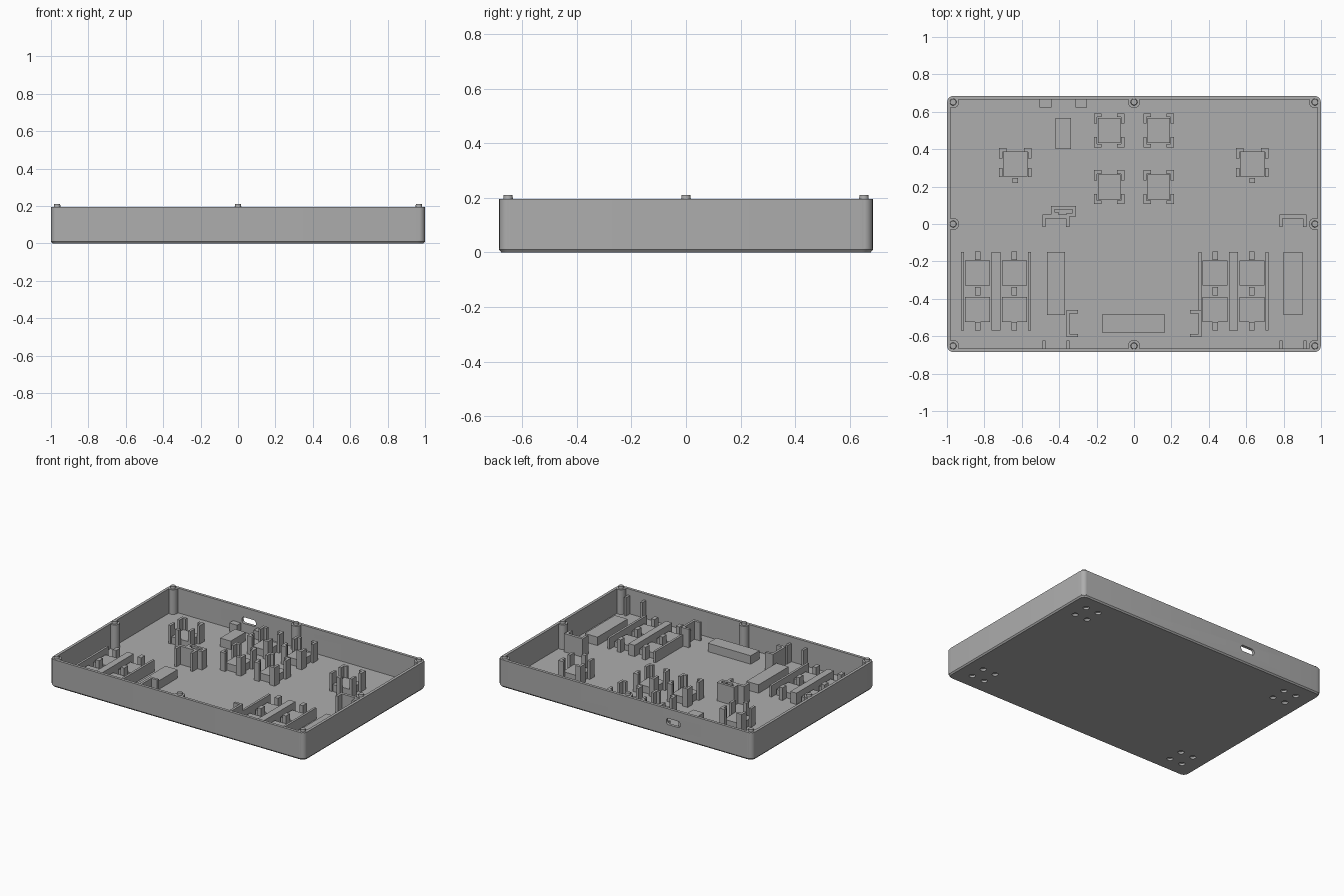
import bpy, bmesh, math
from mathutils import Matrix, Vector

cube = bpy.data.objects.get("Cube")
if cube:
    bpy.data.objects.remove(cube, do_unlink=True)

grey = bpy.data.materials.new("plain grey")
grey.use_nodes = True
colour = (0.42, 0.42, 0.42, 1)
grey.diffuse_color = colour
grey.node_tree.nodes["Principled BSDF"].inputs["Base Color"].default_value = colour

FLOOR, RIM, TALL, LOW = 0.02, 0.195, 0.15, 0.08
HX, HY, WALL = 1.0, 0.685, 0.02


def finish(name, bm, smooth=False):
    bmesh.ops.recalc_face_normals(bm, faces=bm.faces)
    mesh = bpy.data.meshes.new(name)
    bm.to_mesh(mesh)
    bm.free()
    mesh.materials.append(grey)
    ob = bpy.data.objects.new(name, mesh)
    bpy.context.collection.objects.link(ob)
    if smooth:
        bpy.ops.object.select_all(action='DESELECT')
        ob.select_set(True)
        bpy.context.view_layer.objects.active = ob
        bpy.ops.object.shade_smooth_by_angle(angle=math.radians(30))
    return ob


def boxes(name, spans, top, base=FLOOR - 0.005):
    """One object from several (x0, x1, y0, y1) footprints."""
    bm = bmesh.new()
    for x0, x1, y0, y1 in spans:
        m = Matrix.Translation(((x0 + x1) / 2, (y0 + y1) / 2, (base + top) / 2))
        m = m @ Matrix.Diagonal((abs(x1 - x0), abs(y1 - y0), top - base, 1))
        bmesh.ops.create_cube(bm, size=1, matrix=m)
    return finish(name, bm)


def cylinders(name, centres, radius, z0, z1, tip=None):
    bm = bmesh.new()
    for x, y in centres:
        bmesh.ops.create_cone(bm, cap_ends=True, segments=24, radius1=radius,
                              radius2=tip or radius, depth=z1 - z0,
                              matrix=Matrix.Translation((x, y, (z0 + z1) / 2)))
    return finish(name, bm, True)


def rounded(hx, hy, r, steps=6):
    pts = []
    for k, (sx, sy) in enumerate([(1, 1), (-1, 1), (-1, -1), (1, -1)]):
        for i in range(steps + 1):
            a = math.pi / 2 * (k + i / steps)
            pts.append((sx * (hx - r) + r * math.cos(a), sy * (hy - r) + r * math.sin(a)))
    return pts


def cut(target, cutter):
    mod = target.modifiers.new("cut", 'BOOLEAN')
    mod.operation, mod.solver, mod.object = 'DIFFERENCE', 'EXACT', cutter
    bpy.ops.object.select_all(action='DESELECT')
    target.select_set(True)
    bpy.context.view_layer.objects.active = target
    bpy.ops.object.modifier_apply(modifier=mod.name)
    bpy.data.objects.remove(cutter, do_unlink=True)


# Tray shell: rounded rings from the chamfered base over the rim to the floor
bm = bmesh.new()
loops = []
for inset, z in [(0.008, 0), (0, 0.01), (0, RIM), (WALL, RIM), (WALL, FLOOR)]:
    ring = rounded(HX - inset, HY - inset, 0.042 - inset)
    loops.append([bm.verts.new((x, y, z)) for x, y in ring])
for a, b in zip(loops, loops[1:]):
    for i in range(len(a)):
        j = (i + 1) % len(a)
        bm.faces.new((a[i], a[j], b[j], b[i]))
bm.faces.new(loops[0])
bm.faces.new(loops[-1])
tray = finish("tray_shell", bm)

# Port slot in the back wall
bm = bmesh.new()
slot = [bm.verts.new((-0.38 + x, HY - 0.05, 0.105 + z)) for x, z in rounded(0.055, 0.022, 0.018)]
face = bm.faces.new(slot)
ext = bmesh.ops.extrude_face_region(bm, geom=[face])
bmesh.ops.translate(bm, vec=Vector((0, 0.1, 0)),
                    verts=[v for v in ext["geom"] if isinstance(v, bmesh.types.BMVert)])
cut(tray, finish("slot_cutter", bm))

# Clusters of four blind holes under each corner
holes = [(sx * 0.83 + dx, sy * 0.515 + dy) for sx in (-1, 1) for sy in (-1, 1)
         for dx in (-0.05, 0.05) for dy in (-0.055, 0.055)]
cut(tray, cylinders("hole_cutter", holes, 0.02, -0.02, 0.015))
tray.select_set(True)
bpy.ops.object.shade_smooth_by_angle(angle=math.radians(30))

# Screw bosses with locating pins around the rim
spots = [(x * 0.967, y * 0.652) for x in (-1, 0, 1) for y in (-1, 0, 1) if x or y]
cylinders("bosses", spots, 0.032, FLOOR - 0.005, RIM - 0.001)
cylinders("pins", spots, 0.019, RIM - 0.01, 0.21, 0.016)


# Switch seats held by corner brackets
def corner(cx, cy, sx, sy):
    ox, oy = cx + sx * 0.082, cy + sy * 0.091
    return [(ox, ox - sx * 0.04, oy, oy - sy * 0.02),
            (ox, ox - sx * 0.018, oy - sy * 0.02, oy - sy * 0.055)]


seats, brackets = [], []
for cx in (-0.133, 0.132):
    for cy in (0.5, 0.197):
        seats.append((cx - 0.06, cx + 0.06, cy - 0.067, cy + 0.067))
        for sx in (-1, 1):
            for sy in (-1, 1):
                brackets += corner(cx, cy, sx, sy)
for cx in (-0.635, 0.632):
    seats.append((cx - 0.066, cx + 0.066, 0.255, 0.388))
    brackets.append((cx - 0.014, cx + 0.014, 0.22, 0.247))
    for sx in (-1, 1):
        brackets += corner(cx + sx * 0.005, 0.315, sx, 1)
        brackets.append((cx + sx * 0.087, cx + sx * 0.069, 0.25, 0.3))
boxes("switch_seats", seats, 0.07)
boxes("switch_brackets", brackets, TALL)

# Button banks: pads, divider ribs and small locating posts
pads, ribs, posts = [], [], []
for x in (-0.738, 0.532):
    ribs.append((x - 0.024, x + 0.024, -0.57, -0.15))
    for s in (-1, 1):
        ribs.append((x + s * 0.172, x + s * 0.188, -0.57, -0.15))
        c = x + s * 0.098
        for y in (-0.262, -0.457):
            pads.append((c - 0.067, c + 0.067, y - 0.066, y + 0.066))
        for y in (-0.17, -0.36, -0.547):
            posts.append((c - 0.014, c + 0.014, y - 0.022, y + 0.022))
boxes("button_pads", pads, 0.06)
boxes("divider_ribs", ribs, 0.1)
boxes("locating_posts", posts, 0.11)

# Plain component blocks
boxes("component_blocks", [(-0.465, -0.369, -0.487, -0.15), (0.8, 0.9, -0.487, -0.15),
                           (-0.17, 0.167, -0.58, -0.483), (-0.42, -0.337, 0.4, 0.567)], LOW)

# U-shaped stops behind the long blocks
stops = []
for c in (-0.418, 0.849):
    stops.append((c - 0.072, c + 0.072, 0.03, 0.05))
    for s in (-1, 1):
        stops.append((c + s * 0.072, c + s * 0.054, -0.015, 0.03))
boxes("u_stops", stops, TALL)

# Clip standing on the left-hand stop
boxes("clip", [(-0.444, -0.31, 0.078, 0.096), (-0.444, -0.426, 0.05, 0.078),
               (-0.328, -0.31, 0.04, 0.078), (-0.426, -0.405, 0.05, 0.064),
               (-0.36, -0.328, 0.04, 0.058)], TALL)

# C-shaped hooks beside the front block
hooks = []
for s in (-1, 1):
    hooks += [(s * 0.362, s * 0.345, -0.605, -0.46),
              (s * 0.345, s * 0.3, -0.478, -0.46), (s * 0.345, s * 0.3, -0.605, -0.587)]
boxes("c_hooks", hooks, TALL)

# Ribs on the front wall and port guides on the back wall
boxes("front_wall_ribs", [(x - 0.008, x + 0.008, -0.67, -0.622)
                          for x in (-0.48, -0.353, 0.787, 0.915)], TALL)
boxes("port_guides", [(x - 0.031, x + 0.031, 0.622, 0.67) for x in (-0.473, -0.282)], LOW)
